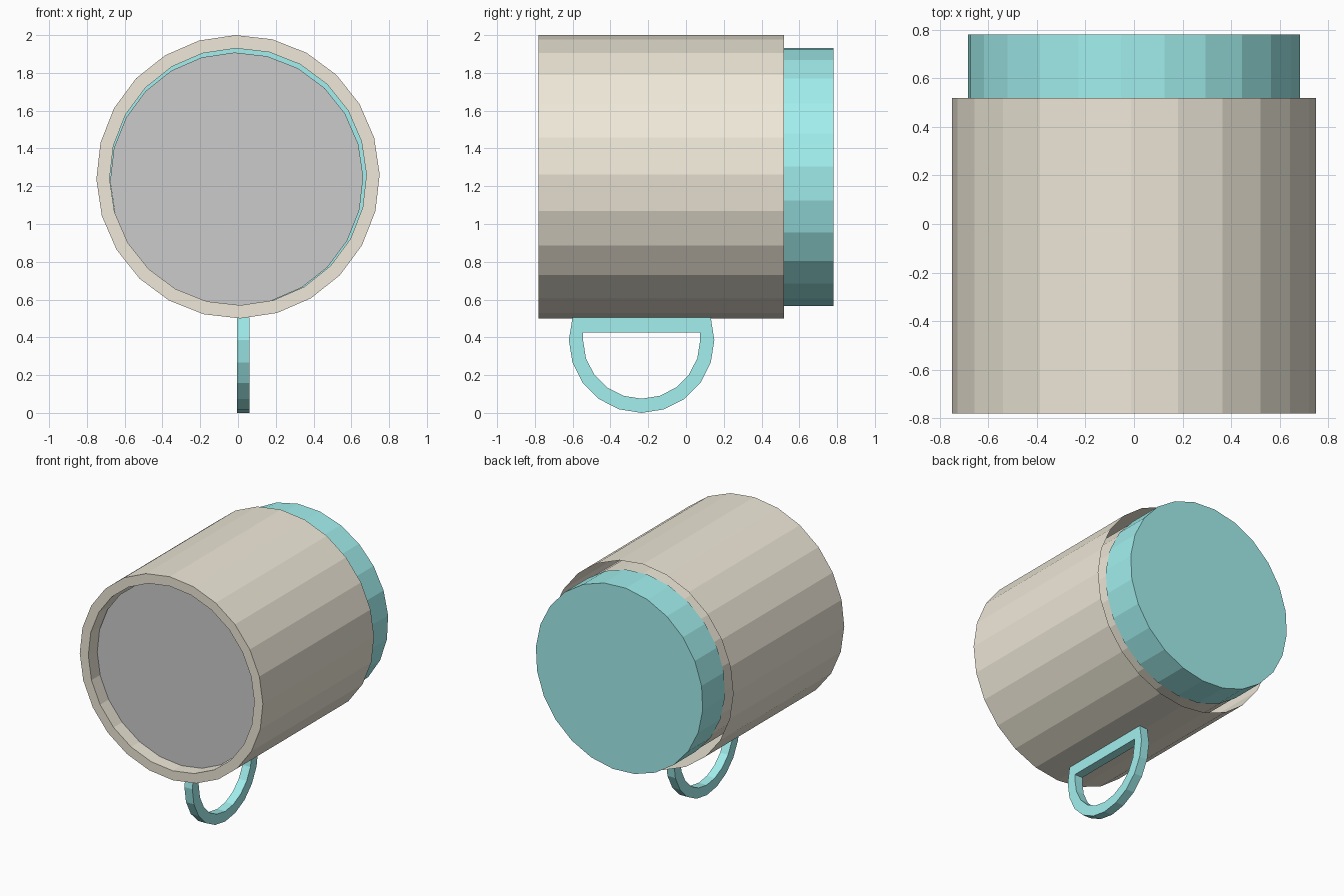
import bpy
from math import sin, cos, radians

if "Cube" in bpy.data.objects:
    bpy.data.objects.remove(bpy.data.objects["Cube"])


def material(name, rgb):
    m = bpy.data.materials.new(name)
    m.diffuse_color = (*rgb, 1)
    m.use_nodes = True
    m.node_tree.nodes["Principled BSDF"].inputs["Base Color"].default_value = m.diffuse_color
    return m


TAN = material("tan", (0.86, 0.81, 0.69))
TEAL = material("teal", (0.36, 0.87, 0.86))
SIDES = 24


def make(name, verts, faces, mat=None):
    me = bpy.data.meshes.new(name)
    me.from_pydata(verts, [], faces)
    me.update()
    ob = bpy.data.objects.new(name, me)
    bpy.context.collection.objects.link(ob)
    if mat:
        me.materials.append(mat)
    return ob


def lathe(name, rings, rot, mat=None, cx=0.0, cz=1.25, back=False, front=False):
    """Loft 24-sided rings (radius, y) around a y-axis, with optional end caps."""
    n = SIDES
    verts = []
    for r, y in rings:
        for i in range(n):
            a = radians(rot + i * 360 / n)
            verts.append((cx + r * cos(a), y, cz + r * sin(a)))
    faces = []
    for k in range(len(rings) - 1):
        for i in range(n):
            j = (i + 1) % n
            faces.append((k * n + i, k * n + j, (k + 1) * n + j, (k + 1) * n + i))
    if back:
        faces.append(tuple(reversed(range(n))))
    if front:
        base = (len(rings) - 1) * n
        faces.append(tuple(range(base, base + n)))
    return make(name, verts, faces, mat)


# Double-walled body: outer wall, front lip, inner wall, open gap at the back
lathe("body", [(0.75, 0.52), (0.75, -0.78), (0.68, -0.78), (0.68, 0.52)], 1, TAN)

# Base plug at the back
lathe("base", [(0.685, 0.78), (0.685, 0.52)], 4.5, TEAL, back=True, front=True)

# Disc filling the mouth, slightly recessed
lathe("mouth_disc", [(0.67, -0.68)], 1, cx=-0.007, cz=1.238, front=True)

# D-shaped handle: outer and inner outlines with matching point counts
HY, HZ = -0.235, 0.385
outer = [(HY + 0.385 * cos(radians(a)), HZ + 0.385 * sin(radians(a)))
         for a in range(162, 379, 18)]
inner = [(HY + 0.31 * cos(radians(a)), HZ + 0.31 * sin(radians(a)))
         for a in range(180, 361, 18)]
inner = [(HY - 0.31, 0.425)] + inner + [(HY + 0.31, 0.425)]
n = len(outer)
loops = [(0.06, outer), (0.06, inner), (-0.005, inner), (-0.005, outer)]
verts = [(x, y, z) for x, pts in loops for y, z in pts]
faces = []
for k in range(4):
    m = (k + 1) % 4
    for i in range(n):
        j = (i + 1) % n
        faces.append((k * n + i, k * n + j, m * n + j, m * n + i))
make("handle", verts, faces, TEAL)
